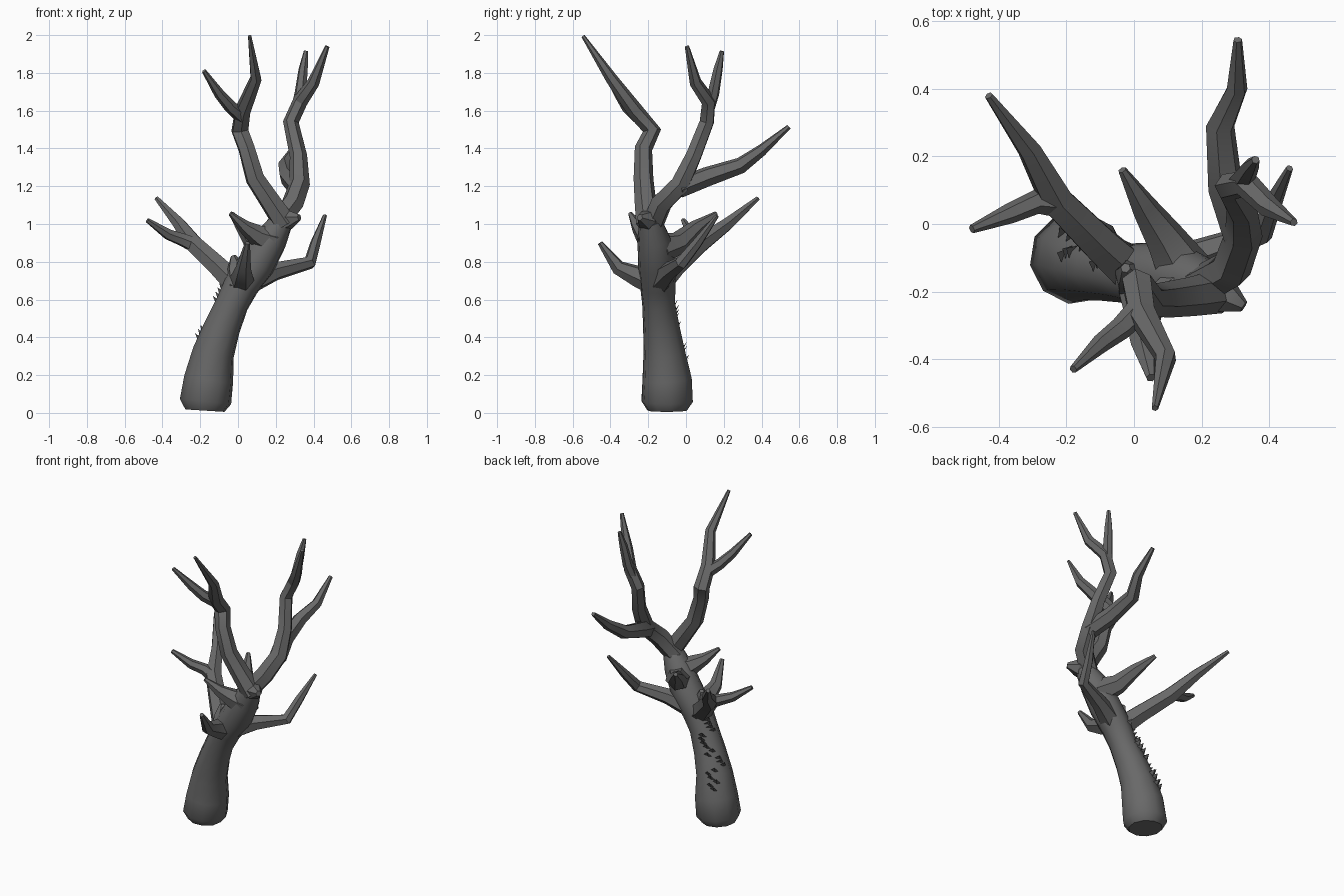
import bpy, bmesh, math, random
from mathutils import Vector

random.seed(4)

bark = bpy.data.materials.new("dark_bark")
bark.diffuse_color = (0.14, 0.14, 0.14, 1)


def make(name, bm, angle):
    me = bpy.data.meshes.new(name)
    bm.to_mesh(me)
    bm.free()
    me.materials.append(bark)
    ob = bpy.data.objects.new(name, me)
    bpy.context.collection.objects.link(ob)
    bpy.ops.object.select_all(action='DESELECT')
    ob.select_set(True)
    bpy.context.view_layer.objects.active = ob
    bpy.ops.object.shade_smooth_by_angle(angle=math.radians(angle))
    return ob


def limb(name, path, sides=6, angle=30):
    """Tapered tube through (x, y, z, radius) points, with mitred rings."""
    bm = bmesh.new()
    pts = [Vector(p[:3]) for p in path]
    rings = []
    side = None
    for i, p in enumerate(pts):
        t = Vector()
        if i > 0:
            t += (p - pts[i - 1]).normalized()
        if i < len(pts) - 1:
            t += (pts[i + 1] - p).normalized()
        t.normalize()
        if side is None:
            side = t.orthogonal()
        side = (side - t * side.dot(t)).normalized()
        up = t.cross(side)
        ring = []
        for k in range(sides):
            a = 2 * math.pi * k / sides
            ring.append(bm.verts.new(p + path[i][3] * (side * math.cos(a) + up * math.sin(a))))
        rings.append(ring)
    for a, b in zip(rings, rings[1:]):
        for k in range(sides):
            j = (k + 1) % sides
            bm.faces.new((a[k], a[j], b[j], b[k]))
    bm.faces.new(rings[0][::-1])
    bm.faces.new(rings[-1])
    bmesh.ops.recalc_face_normals(bm, faces=bm.faces[:])
    return make(name, bm, angle)


# Leaning trunk with a swollen foot
trunk = [(-0.175, -0.10, 0.012, 0.105), (-0.172, -0.10, 0.06, 0.138),
         (-0.155, -0.10, 0.18, 0.132), (-0.13, -0.115, 0.32, 0.112),
         (-0.085, -0.13, 0.45, 0.098), (-0.03, -0.145, 0.58, 0.088),
         (0.02, -0.15, 0.68, 0.095), (0.10, -0.155, 0.79, 0.10),
         (0.175, -0.17, 0.92, 0.088), (0.235, -0.19, 1.02, 0.06)]
limb("trunk", trunk, 10, 50)

# Low branches
limb("left_branch", [(0.0, -0.15, 0.67, 0.07), (-0.10, -0.06, 0.77, 0.06),
                     (-0.23, 0.07, 0.89, 0.052), (-0.31, 0.22, 1.0, 0.036),
                     (-0.43, 0.38, 1.135, 0.013)])
limb("left_twig", [(-0.21, 0.06, 0.88, 0.045), (-0.29, 0.065, 0.915, 0.036),
                   (-0.37, 0.03, 0.945, 0.03), (-0.48, -0.015, 1.02, 0.013)])
limb("front_branch", [(0.02, -0.15, 0.69, 0.08), (0.025, -0.25, 0.72, 0.06),
                      (0.03, -0.36, 0.77, 0.04), (0.05, -0.455, 0.90, 0.014)])
limb("left_knob", [(0.01, -0.18, 0.67, 0.07), (-0.01, -0.15, 0.77, 0.05),
                   (-0.025, -0.13, 0.83, 0.015)])
limb("right_branch", [(0.07, -0.14, 0.70, 0.07), (0.20, -0.09, 0.75, 0.05),
                      (0.38, -0.025, 0.795, 0.036), (0.41, 0.06, 0.90, 0.028),
                      (0.46, 0.165, 1.045, 0.011)])
limb("back_branch", [(0.15, -0.14, 0.87, 0.085), (0.09, -0.04, 0.90, 0.06),
                     (0.03, 0.05, 0.98, 0.04), (-0.035, 0.16, 1.055, 0.013)])
limb("upper_front_branch", [(0.17, -0.18, 0.91, 0.085), (0.10, -0.215, 0.94, 0.058),
                            (0.035, -0.255, 0.985, 0.036), (-0.04, -0.295, 1.055, 0.012)])

# Tall front crown branch
limb("tall_front_branch", [(0.25, -0.20, 1.0, 0.065), (0.17, -0.215, 1.12, 0.058),
                           (0.09, -0.225, 1.24, 0.053), (0.045, -0.225, 1.40, 0.047),
                           (0.01, -0.18, 1.495, 0.049), (0.025, -0.27, 1.60, 0.044),
                           (0.095, -0.395, 1.77, 0.032), (0.062, -0.545, 1.995, 0.01)])
limb("tall_front_twig", [(0.02, -0.25, 1.57, 0.04), (-0.04, -0.31, 1.62, 0.034),
                         (-0.10, -0.355, 1.69, 0.028), (-0.18, -0.43, 1.81, 0.012)])

# Tall right crown branch and its forks
limb("tall_right_branch", [(0.20, -0.18, 0.99, 0.06), (0.29, -0.13, 1.11, 0.06),
                           (0.325, -0.03, 1.21, 0.056), (0.32, 0.04, 1.36, 0.046),
                           (0.28, 0.11, 1.54, 0.042), (0.33, 0.12, 1.65, 0.04),
                           (0.40, 0.05, 1.75, 0.033), (0.473, 0.005, 1.94, 0.012)])
limb("tall_right_twig", [(0.295, 0.11, 1.56, 0.028), (0.33, 0.145, 1.69, 0.032),
                         (0.345, 0.17, 1.82, 0.025), (0.36, 0.19, 1.915, 0.012)])
limb("tall_back_branch", [(0.32, -0.04, 1.19, 0.055), (0.27, 0.11, 1.25, 0.053),
                          (0.255, 0.29, 1.31, 0.044), (0.305, 0.40, 1.39, 0.032),
                          (0.307, 0.545, 1.515, 0.013)])
limb("crown_stub", [(0.20, -0.19, 1.01, 0.06), (0.27, -0.21, 1.025, 0.055),
                    (0.325, -0.245, 1.035, 0.018)])

# Ragged bark slivers on the back and left of the trunk
bm = bmesh.new()
for i in range(20):
    z = 0.25 + 0.022 * i
    lo = max(k for k in range(len(trunk) - 1) if trunk[k][2] <= z)
    f = (z - trunk[lo][2]) / (trunk[lo + 1][2] - trunk[lo][2])
    x, y, _, r = (a + f * (b - a) for a, b in zip(trunk[lo], trunk[lo + 1]))
    a = math.radians(random.uniform(110, 175))
    out = Vector((math.cos(a), math.sin(a), 0))
    tan = Vector((-out.y, out.x, 0))
    c = Vector((x, y, z)) + out * r * 0.93
    base = [bm.verts.new(c + tan * 0.04 - out * 0.012 - Vector((0, 0, 0.03))),
            bm.verts.new(c - tan * 0.04 - out * 0.012 + Vector((0, 0, 0.01))),
            bm.verts.new(c - out * 0.02 - Vector((0, 0, 0.05)))]
    tip = bm.verts.new(c - tan * 0.015 + out * 0.026 + Vector((0, 0, 0.04)))
    bm.faces.new(base)
    for k in range(3):
        bm.faces.new((base[k], base[(k + 1) % 3], tip))
bmesh.ops.recalc_face_normals(bm, faces=bm.faces[:])
make("bark_slivers", bm, 20)
